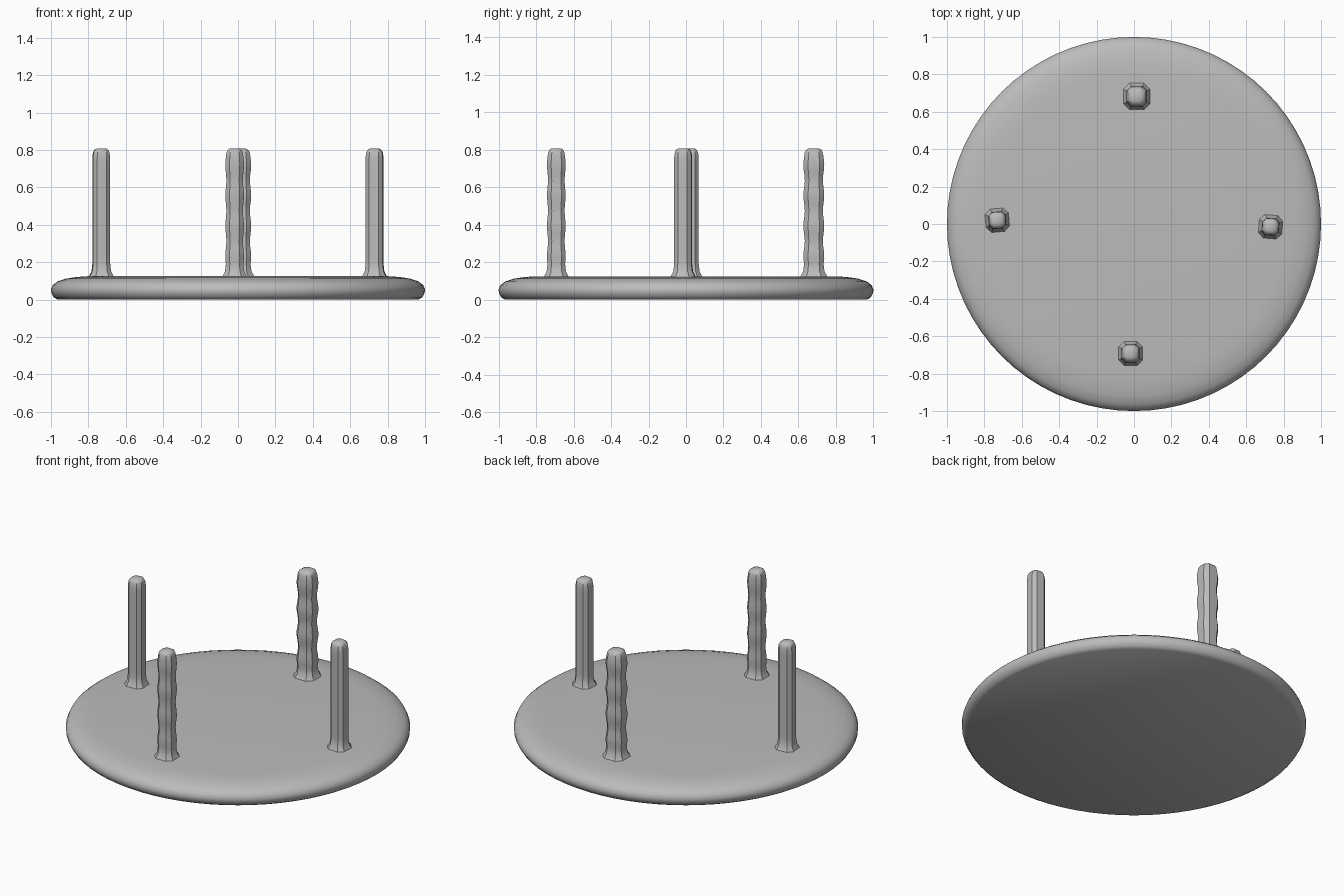
import bpy, bmesh, math

if "Cube" in bpy.data.objects:
    bpy.data.objects.remove(bpy.data.objects["Cube"])

grey = bpy.data.materials.new("plain grey")
grey.diffuse_color = (0.5, 0.5, 0.5, 1)
grey.use_nodes = True
grey.node_tree.nodes["Principled BSDF"].inputs["Base Color"].default_value = grey.diffuse_color


def loft(name, rings, angle):
    """Skin a stack of point rings and cap both ends."""
    bm = bmesh.new()
    loops = [[bm.verts.new(p) for p in ring] for ring in rings]
    n = len(loops[0])
    for a, b in zip(loops, loops[1:]):
        for i in range(n):
            j = (i + 1) % n
            bm.faces.new((a[i], a[j], b[j], b[i]))
    bm.faces.new(loops[0][::-1])
    bm.faces.new(loops[-1])
    bmesh.ops.recalc_face_normals(bm, faces=bm.faces)
    mesh = bpy.data.meshes.new(name)
    bm.to_mesh(mesh)
    bm.free()
    mesh.materials.append(grey)
    obj = bpy.data.objects.new(name, mesh)
    bpy.context.collection.objects.link(obj)
    bpy.ops.object.select_all(action='DESELECT')
    bpy.context.view_layer.objects.active = obj
    obj.select_set(True)
    bpy.ops.object.shade_smooth_by_angle(angle=math.radians(angle))
    return obj


# Round slab with a flat underside and a softly rolled upper rim
SLAB = [(0.965, 0.0), (0.985, 0.012), (0.998, 0.035), (1.0, 0.055), (0.99, 0.078),
        (0.965, 0.097), (0.92, 0.112), (0.86, 0.121), (0.8, 0.125)]
SIDES = 72
loft("table_top", [[(r * math.cos(math.tau * i / SIDES), r * math.sin(math.tau * i / SIDES), z)
                    for i in range(SIDES)] for r, z in SLAB], 50)


def leg(name, x, y, half, turn, wave):
    """Square post with cut corners, flared foot, domed end, optional ripples."""
    corners = [(1, -0.55), (1, 0.55), (0.55, 1), (-0.55, 1),
               (-1, 0.55), (-1, -0.55), (-0.55, -1), (0.55, -1)]
    profile = [(0.115, 1.45), (0.132, 1.3), (0.15, 1.1), (0.19, 1.0)]
    profile += [(0.19 + 0.57 * k / 18, 1.0) for k in range(1, 19)]
    profile += [(0.785, 0.93), (0.8, 0.78), (0.808, 0.5)]
    c, s = math.cos(turn), math.sin(turn)
    rings = []
    for z, scale in profile:
        ripple = 0
        if 0.19 < z < 0.77:
            ripple = wave * math.sin((z - 0.19) / 0.57 * math.tau * 3.5)
        r = half * scale + ripple
        rings.append([(x + r * (c * u - s * v), y + r * (s * u + c * v), z) for u, v in corners])
    return loft(name, rings, 35)


# Four legs standing near the rim; front and back ones are rippled
leg("left_leg", -0.731, 0.02, 0.046, 0.08, 0)
leg("right_leg", 0.73, -0.015, 0.046, -0.08, 0)
leg("front_leg", -0.018, -0.692, 0.047, 0.0, 0.003)
leg("back_leg", 0.015, 0.682, 0.052, 0.0, 0.004)
